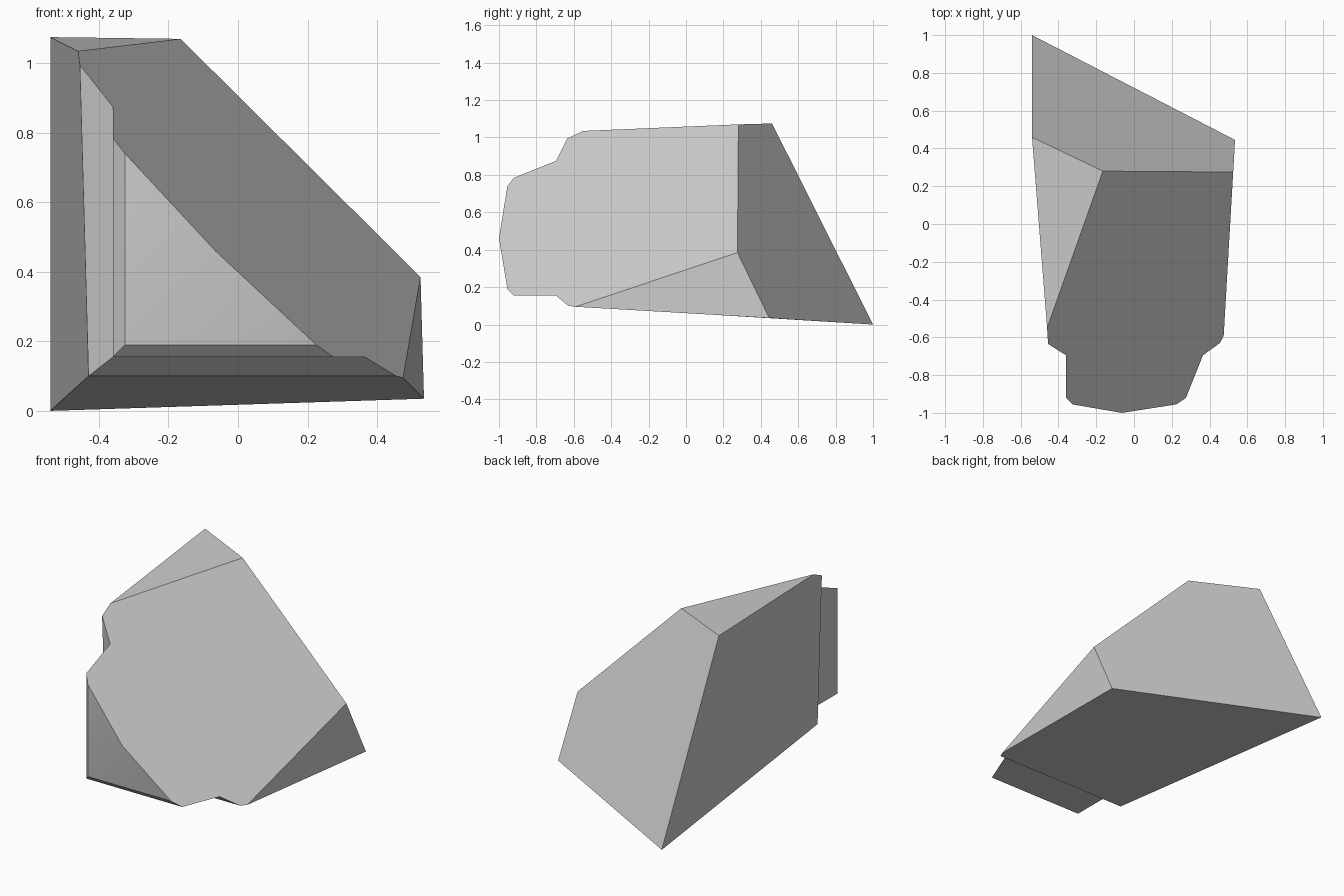
import bpy, bmesh, math
from mathutils import Vector

default_cube = bpy.data.objects.get("Cube")
if default_cube:
    bpy.data.objects.remove(default_cube, do_unlink=True)

# One plain grey material
grey = bpy.data.materials.new("plain grey")
grey.use_nodes = True
colour = (0.6, 0.6, 0.6, 1.0)
grey.diffuse_color = colour
grey.node_tree.nodes["Principled BSDF"].inputs["Base Color"].default_value = colour

bm = bmesh.new()


def point(x, y, z):
    return bm.verts.new(Vector((x, y, z)))


# Corners of the main wedge
back_foot = point(-0.54, 1.0, 0.0)
back_peak = point(-0.54, 0.46, 1.075)
ridge_top = point(-0.165, 0.28, 1.07)
ridge_side = point(0.525, 0.275, 0.385)
side_foot = point(0.535, 0.445, 0.035)
front_foot = point(0.475, -0.59, 0.095)
front_peak = point(-0.46, -0.55, 1.035)

# Stepped front: each ring is an inner corner, a side point and a top point
rings = [
    # chamfer start
    (point(-0.43, -0.63, 0.1), point(0.455, -0.63, 0.1), point(-0.455, -0.635, 0.995)),
    # step in
    (point(-0.36, -0.695, 0.155), point(0.365, -0.695, 0.155), point(-0.36, -0.695, 0.875)),
    # step out
    (point(-0.36, -0.92, 0.155), point(0.275, -0.92, 0.155), point(-0.36, -0.92, 0.785)),
    # bevelled rim
    (point(-0.325, -0.955, 0.19), point(0.225, -0.955, 0.19), point(-0.325, -0.955, 0.74)),
]
dome_tip = point(-0.065, -1.0, 0.46)

# Outer wedge faces
corner, side, top = rings[0]
bm.faces.new((back_foot, side_foot, ridge_side, ridge_top, back_peak))
bm.faces.new((back_peak, ridge_top, front_peak))
bm.faces.new((ridge_side, side_foot, front_foot))
bm.faces.new((back_foot, corner, side, front_foot, side_foot))
bm.faces.new((back_foot, back_peak, front_peak, top, corner))

# Lower and left strips of the stepped front
for (c, s, t), (c2, s2, t2) in zip(rings, rings[1:]):
    bm.faces.new((c, c2, s2, s))
    bm.faces.new((c, t, t2, c2))

# Shallow domed front
corner, side, top = rings[-1]
bm.faces.new((corner, dome_tip, side))
bm.faces.new((corner, top, dome_tip))

# The big slanted cut runs down one outline of the steps and up the other
outline = [r[1] for r in rings] + [dome_tip] + [r[2] for r in reversed(rings)]
bm.faces.new([ridge_top, ridge_side, front_foot] + outline + [front_peak])

bmesh.ops.recalc_face_normals(bm, faces=bm.faces)
mesh = bpy.data.meshes.new("cut_block")
bm.to_mesh(mesh)
bm.free()
mesh.materials.append(grey)

block = bpy.data.objects.new("cut_block", mesh)
bpy.context.collection.objects.link(block)
bpy.ops.object.select_all(action="DESELECT")
block.select_set(True)
bpy.context.view_layer.objects.active = block
bpy.ops.object.shade_smooth_by_angle(angle=math.radians(20))
